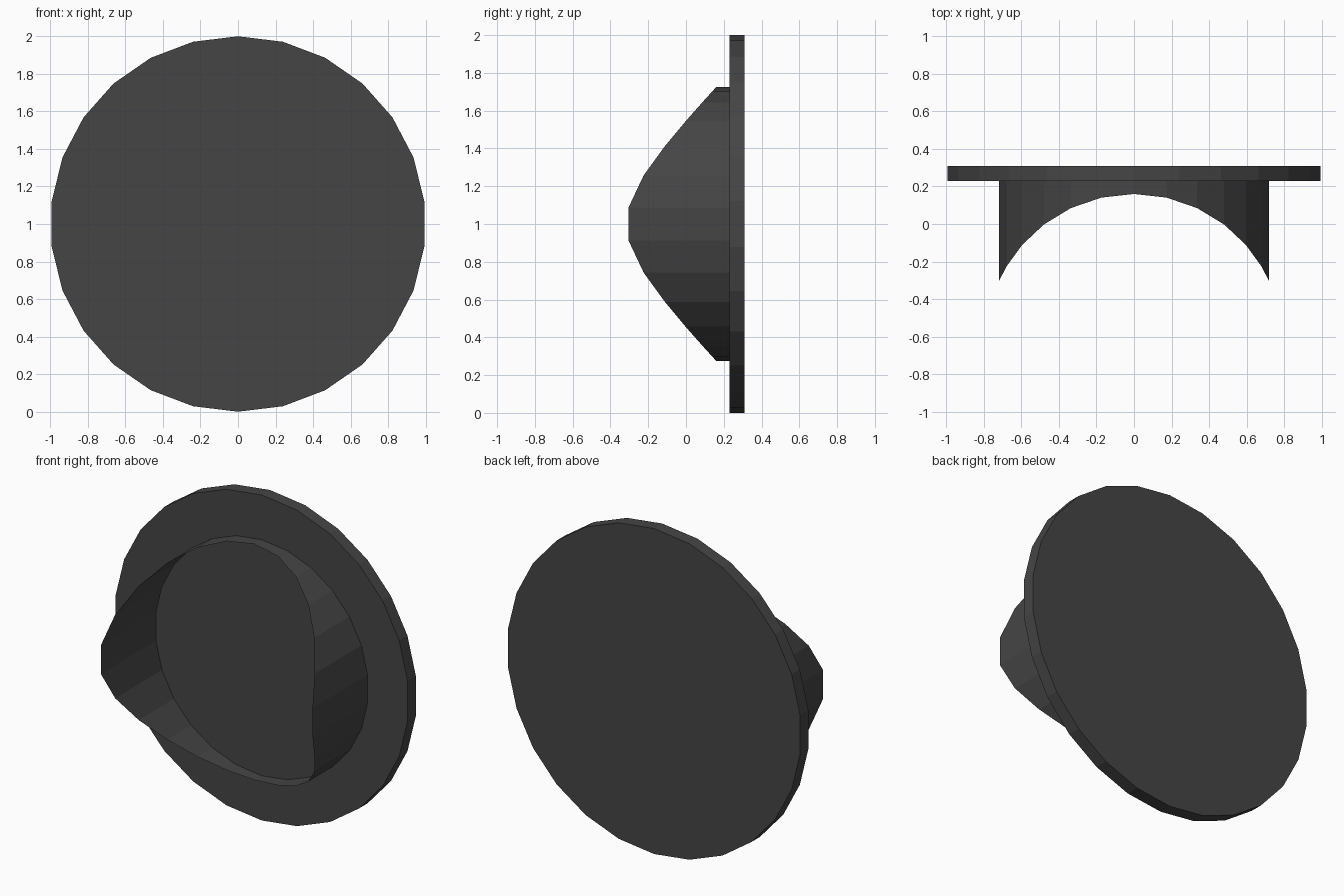
import bpy, bmesh
from math import sin, cos, tau, sqrt

if "Cube" in bpy.data.objects:
    bpy.data.objects.remove(bpy.data.objects["Cube"])

SIDES = 26
CENTRE_Z = 1.0
BACK_Y, PLATE_Y = 0.31, 0.23

dark = bpy.data.materials.new("dark_grey")
dark.diffuse_color = (0.06, 0.06, 0.06, 1)
dark.use_nodes = True
dark.node_tree.nodes["Principled BSDF"].inputs["Base Color"].default_value = dark.diffuse_color


def ring(bm, radius, y_of_x):
    """Ring of vertices facing -y, first vertex at the top."""
    pts = [(radius * sin(tau * i / SIDES), radius * cos(tau * i / SIDES)) for i in range(SIDES)]
    return [bm.verts.new((x, y_of_x(x), CENTRE_Z + z)) for x, z in pts]


def bridge(bm, front, back):
    for i in range(SIDES):
        j = (i + 1) % SIDES
        bm.faces.new((front[i], back[i], back[j], front[j]))


def finish(bm, name):
    bmesh.ops.recalc_face_normals(bm, faces=bm.faces)
    mesh = bpy.data.meshes.new(name)
    bm.to_mesh(mesh)
    bm.free()
    mesh.materials.append(dark)
    obj = bpy.data.objects.new(name, mesh)
    bpy.context.collection.objects.link(obj)


# Flat round back plate
bm = bmesh.new()
front = ring(bm, 1.0, lambda x: PLATE_Y)
back = ring(bm, 1.0, lambda x: BACK_Y)
bridge(bm, front, back)
bm.faces.new(front)
bm.faces.new(back)
finish(bm, "back_plate")

# Thin open collar, its rim scooped by a vertical cylinder of radius 0.79
SCOOP = 0.79
bm = bmesh.new()
rim = ring(bm, 0.725, lambda x: 0.16 - SCOOP + sqrt(SCOOP ** 2 - x * x))
base = ring(bm, 0.725, lambda x: PLATE_Y)
bridge(bm, rim, base)
finish(bm, "scooped_collar")
